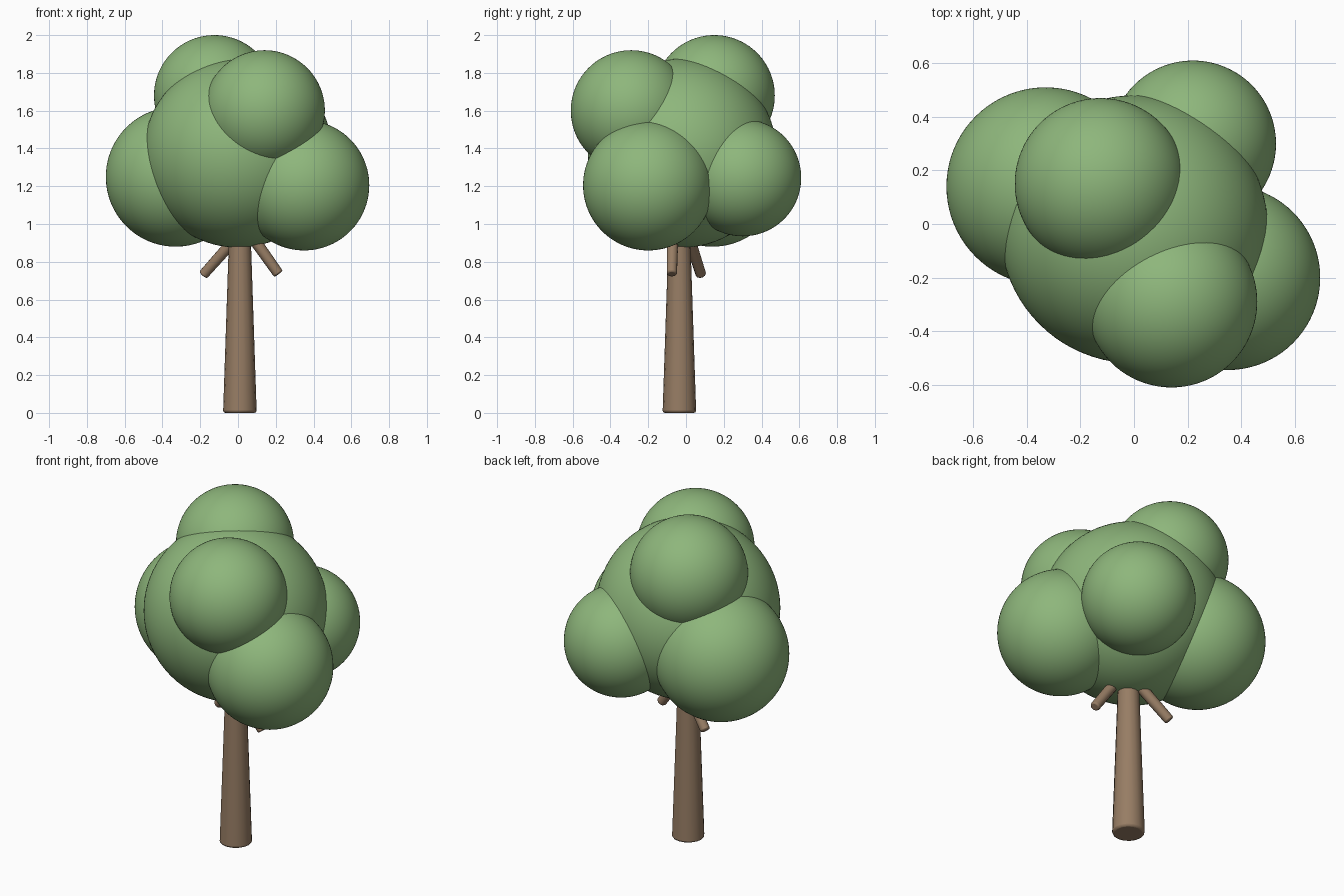
import bpy
import math
from mathutils import Vector

if "Cube" in bpy.data.objects:
    bpy.data.objects.remove(bpy.data.objects["Cube"])


def make_material(name, color):
    mat = bpy.data.materials.new(name)
    mat.diffuse_color = (*color, 1.0)
    mat.use_nodes = True
    mat.node_tree.nodes["Principled BSDF"].inputs["Base Color"].default_value = mat.diffuse_color
    return mat


leaf_green = make_material("leaf_green", (0.27, 0.47, 0.2))
bark_brown = make_material("bark_brown", (0.31, 0.205, 0.128))


def finish(name, mat, angle):
    obj = bpy.context.object
    obj.name = name
    obj.data.materials.append(mat)
    bpy.ops.object.shade_smooth_by_angle(angle=math.radians(angle))
    return obj


def ball(name, center, radius):
    bpy.ops.mesh.primitive_ico_sphere_add(subdivisions=5, radius=radius, location=center)
    return finish(name, leaf_green, 60)


def limb(name, start, end, r_start, r_end, sides, bevel):
    a, b = Vector(start), Vector(end)
    bpy.ops.mesh.primitive_cone_add(vertices=sides, radius1=r_start, radius2=r_end,
                                    depth=(b - a).length, location=(a + b) / 2)
    obj = bpy.context.object
    obj.rotation_euler = (b - a).to_track_quat('Z', 'Y').to_euler()
    finish(name, bark_brown, 45)
    mod = obj.modifiers.new("soft_rim", 'BEVEL')
    mod.width = bevel
    mod.segments = 2
    mod.limit_method = 'ANGLE'
    mod.angle_limit = math.radians(60)
    return obj


# Crown: one large core with five overlapping leaf clumps
ball("crown_core", (0.0, -0.02, 1.375), 0.5)
ball("crown_top_clump", (-0.125, 0.15, 1.68), 0.32)
ball("crown_front_clump", (0.14, -0.29, 1.60), 0.32)
ball("crown_left_clump", (-0.33, 0.14, 1.25), 0.37)
ball("crown_right_clump", (0.35, -0.20, 1.205), 0.345)
ball("crown_back_clump", (0.22, 0.30, 1.245), 0.31)

# Tapered trunk running up into the crown
limb("trunk", (0.01, -0.035, 0.0), (0.01, -0.035, 1.1), 0.089, 0.052, 16, 0.012)

# Short drooping branches emerging below the crown
limb("right_branch", (0.07, -0.07, 0.94), (0.215, -0.075, 0.735), 0.031, 0.028, 10, 0.008)
limb("left_branch", (-0.02, 0.02, 0.915), (-0.185, 0.08, 0.73), 0.031, 0.028, 10, 0.008)
